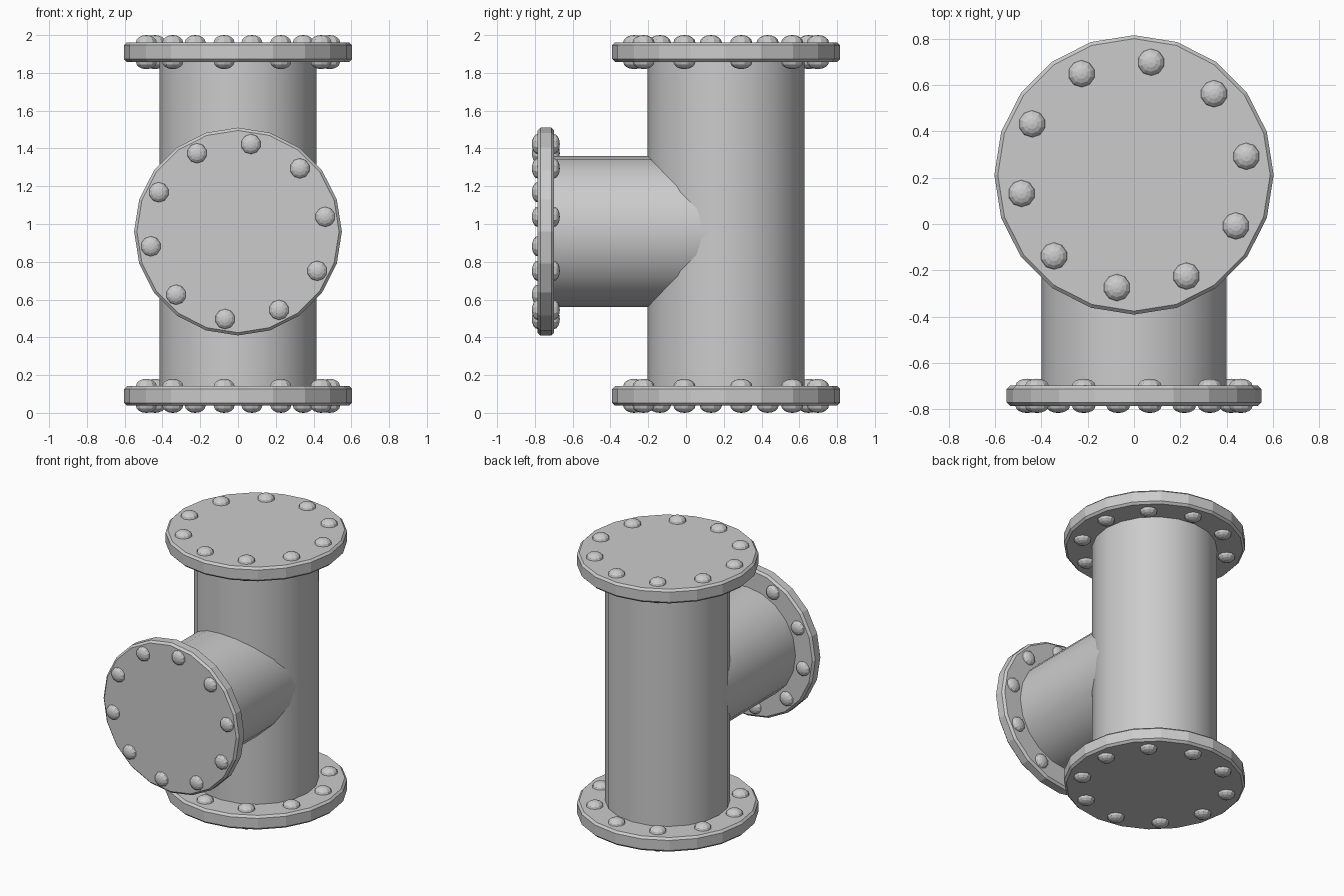
import bpy, bmesh
from math import cos, sin, pi, radians
from mathutils import Matrix, Vector

if "Cube" in bpy.data.objects:
    bpy.data.objects.remove(bpy.data.objects["Cube"])

SIDES = 20
BOLTS = 10


def finish(bm, name, frame, smooth=False):
    bmesh.ops.recalc_face_normals(bm, faces=bm.faces)
    bm.transform(frame)
    me = bpy.data.meshes.new(name)
    bm.to_mesh(me)
    bm.free()
    ob = bpy.data.objects.new(name, me)
    bpy.context.collection.objects.link(ob)
    if smooth:
        bpy.ops.object.select_all(action='DESELECT')
        ob.select_set(True)
        bpy.context.view_layer.objects.active = ob
        bpy.ops.object.shade_smooth_by_angle(angle=radians(30))
    return ob


def lathe(name, profile, frame, smooth=False):
    """Closed solid of revolution from (radius, height) pairs, a corner on each axis."""
    bm = bmesh.new()
    rings = [[bm.verts.new((r * cos(2 * pi * i / SIDES), r * sin(2 * pi * i / SIDES), h))
              for i in range(SIDES)] for r, h in profile]
    for a, b in zip(rings, rings[1:]):
        for i in range(SIDES):
            j = (i + 1) % SIDES
            bm.faces.new((a[i], a[j], b[j], b[i]))
    bm.faces.new(rings[0])
    bm.faces.new(rings[-1])
    return finish(bm, name, frame, smooth)


def flange(name, frame, radius, half, bolt_ring, bolt_r, bolt_h, offset):
    # Disc with chamfered rims
    c = 0.015
    lathe(name + "_flange", [(radius - c, -half), (radius, -half + c),
                             (radius, half - c), (radius - c, half)], frame)
    # Domed bolt heads on both faces
    bm = bmesh.new()
    for k in range(BOLTS):
        a = radians(offset) + 2 * pi * k / BOLTS
        for s in (-1, 1):
            m = (Matrix.Translation((bolt_ring * cos(a), bolt_ring * sin(a), s * half))
                 @ Matrix.Diagonal((bolt_r, bolt_r, bolt_h, 1)))
            bmesh.ops.create_uvsphere(bm, u_segments=10, v_segments=8, radius=1, matrix=m)
    finish(bm, name + "_bolts", frame)


# Vertical pipe
Y = 0.212
lathe("main_pipe", [(0.415, 0.06), (0.415, 1.94)],
      Matrix.Translation((0, Y, 0)), smooth=True)

# Side branch towards the front: local z -> -y, local y -> z
turn = Matrix.Rotation(radians(90), 4, 'X')
lathe("branch_pipe", [(0.4, -0.21), (0.4, 0.74)],
      Matrix.Translation((0, 0, 0.96)) @ turn, smooth=True)

# Three bolted flanges
for name, z in (("bottom", 0.09), ("top", 1.91)):
    flange(name, Matrix.Translation((0, Y, z)), 0.603, 0.052, 0.492, 0.058, 0.038, 9.4)
flange("branch", Matrix.Translation((0, -0.742, 0.96)) @ turn,
       0.55, 0.044, 0.468, 0.053, 0.03, 9.6)
